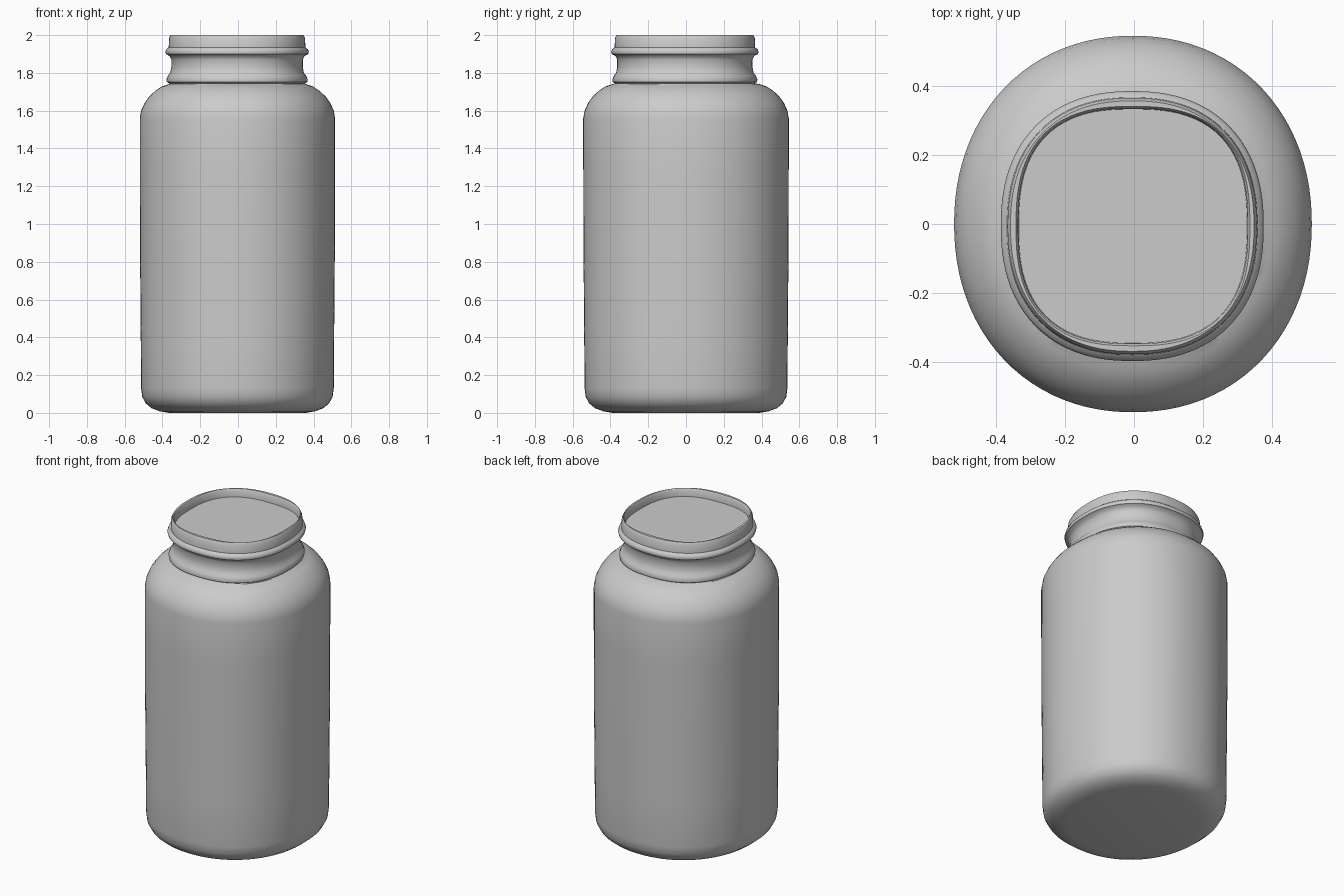
import bpy, bmesh
from math import cos, sin, pi, radians, copysign

if "Cube" in bpy.data.objects:
    bpy.data.objects.remove(bpy.data.objects["Cube"])

SEGMENTS = 96


def ring_point(angle, hx, hy, n, cx, cy, z):
    """Point on a slightly squared oval (superellipse)."""
    c, s = cos(angle), sin(angle)
    r = (abs(c) ** n + abs(s) ** n) ** (-1 / n)
    return (cx + hx * r * c, cy + hy * r * s, z)


def stacked_rings(name, rings):
    """Skin a stack of ovals and close both ends."""
    bm = bmesh.new()
    loops = [[bm.verts.new(ring_point(2 * pi * i / SEGMENTS, *ring))
              for i in range(SEGMENTS)] for ring in rings]
    for a, b in zip(loops, loops[1:]):
        for i in range(SEGMENTS):
            j = (i + 1) % SEGMENTS
            bm.faces.new((a[i], a[j], b[j], b[i]))
    bm.faces.new(loops[0][::-1])
    bm.faces.new(loops[-1])
    mesh = bpy.data.meshes.new(name)
    bm.to_mesh(mesh)
    bm.free()
    obj = bpy.data.objects.new(name, mesh)
    bpy.context.collection.objects.link(obj)
    bpy.context.view_layer.objects.active = obj
    obj.select_set(True)
    bpy.ops.object.shade_smooth_by_angle(angle=radians(40))
    return obj


# Body, as (half width, z): rounded base, straight wall, domed shoulder
body = [(0.36, 0.0), (0.41, 0.008), (0.455, 0.025), (0.485, 0.05),
        (0.504, 0.085), (0.51, 0.13), (0.512, 0.4), (0.516, 0.9),
        (0.517, 1.3), (0.517, 1.56), (0.51, 1.60), (0.492, 1.64),
        (0.467, 1.675), (0.435, 1.705), (0.40, 1.728), (0.365, 1.74)]
rings = [(w, w + 0.027, 2.12, -0.003, 0, z) for w, z in body]

# Neck: lower bead, waist, upper bead, lip
neck = [(0.36, 1.745), (0.372, 1.752), (0.374, 1.765), (0.366, 1.785),
        (0.354, 1.80), (0.348, 1.83), (0.348, 1.87), (0.358, 1.89),
        (0.377, 1.90), (0.38, 1.912), (0.375, 1.925), (0.362, 1.935),
        (0.36, 1.985), (0.352, 2.0)]
rings += [(w, w + 0.01, 2.3, -0.005, -0.006, z) for w, z in neck]

# Inside of the lip, down to the shallow flat seal
rings += [(w, w + 0.008, 2.6, -0.003, -0.006, z)
          for w, z in [(0.338, 2.0), (0.332, 1.99), (0.33, 1.95)]]

stacked_rings("jar", rings)
